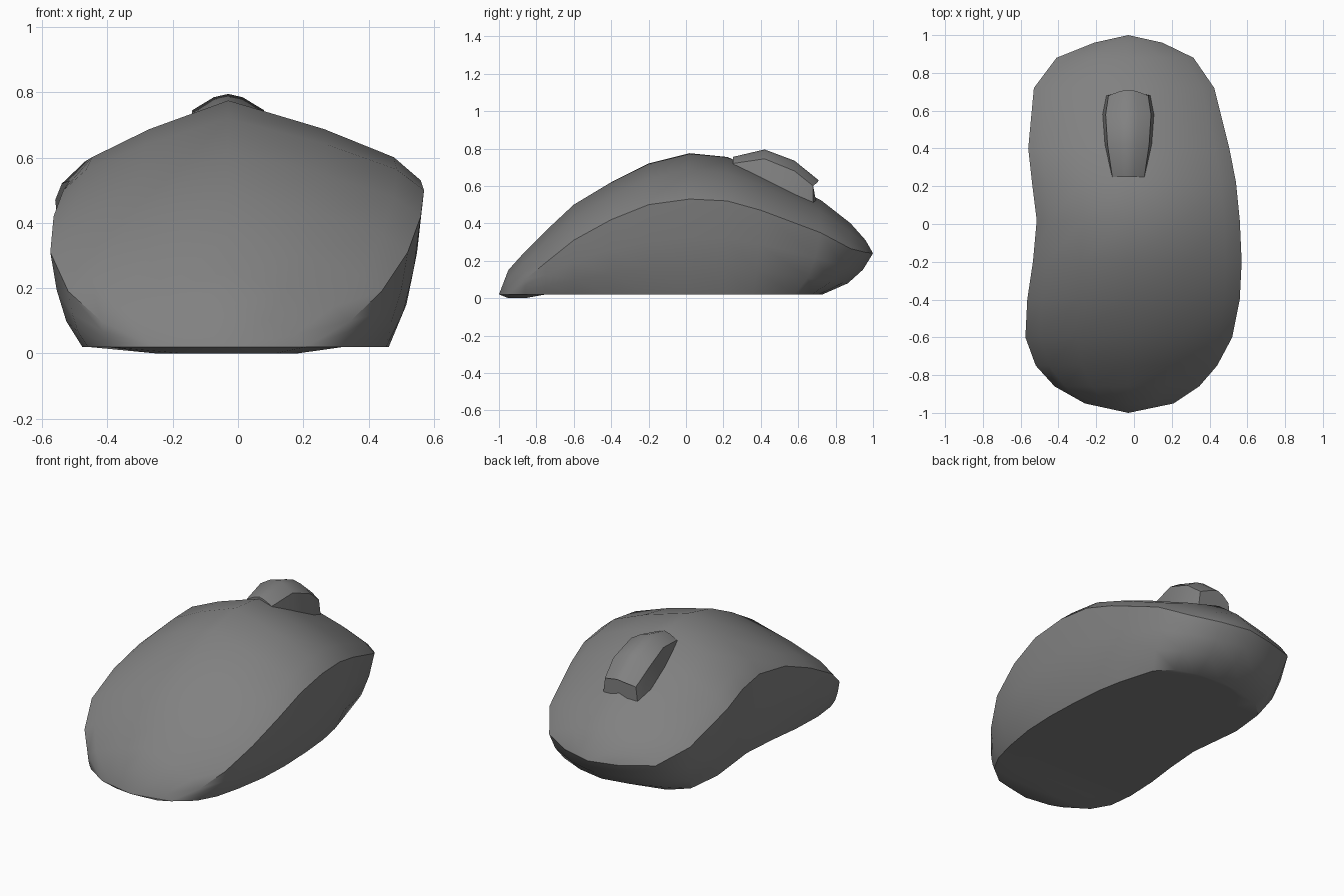
import bpy
import bmesh
import math

if "Cube" in bpy.data.objects:
    bpy.data.objects.remove(bpy.data.objects["Cube"], do_unlink=True)

CX = -0.03  # the ridge runs slightly off centre

grey = bpy.data.materials.new("mid_grey")
grey.use_nodes = True
colour = (0.22, 0.22, 0.22, 1)
grey.diffuse_color = colour
grey.node_tree.nodes["Principled BSDF"].inputs["Base Color"].default_value = colour


def loft(name, rings, sharp_angle, caps=False):
    """Skin closed rings into one smooth object, merging points that meet."""
    bm = bmesh.new()
    known = {}

    def vert(p):
        key = tuple(round(c, 4) for c in p)
        if key not in known:
            known[key] = bm.verts.new(key)
        return known[key]

    def face(points):
        verts = list(dict.fromkeys(vert(p) for p in points))
        if len(verts) > 2 and not bm.faces.get(verts):
            bm.faces.new(verts)

    for a, b in zip(rings, rings[1:]):
        for i in range(len(a)):
            j = (i + 1) % len(a)
            face((a[i], a[j], b[j], b[i]))
    if caps:
        face(rings[0])
        face(rings[-1])
    bmesh.ops.recalc_face_normals(bm, faces=bm.faces)
    mesh = bpy.data.meshes.new(name)
    bm.to_mesh(mesh)
    bm.free()
    mesh.materials.append(grey)
    obj = bpy.data.objects.new(name, mesh)
    bpy.context.collection.objects.link(obj)
    bpy.ops.object.select_all(action="DESELECT")
    obj.select_set(True)
    bpy.context.view_layer.objects.active = obj
    bpy.ops.object.shade_smooth_by_angle(angle=math.radians(sharp_angle))
    return obj


# Body stations: y, left rim x, right rim x, rim height, ridge height
STATIONS = [
    (-1.0, CX, CX, 0.02, 0.02),
    (-0.95, -0.26, 0.21, 0.02, 0.15),
    (-0.86, -0.42, 0.345, 0.10, 0.25),
    (-0.75, -0.52, 0.44, 0.19, 0.36),
    (-0.6, -0.575, 0.52, 0.31, 0.50),
    (-0.4, -0.565, 0.56, 0.42, 0.62),
    (-0.2, -0.535, 0.57, 0.50, 0.72),
    (0.02, -0.515, 0.56, 0.53, 0.775),
    (0.22, -0.54, 0.54, 0.52, 0.755),
    (0.4, -0.56, 0.505, 0.47, 0.68),
    (0.72, -0.53, 0.425, 0.35, 0.525),
    (0.88, -0.41, 0.315, 0.265, 0.40),
    (0.96, -0.21, 0.15, 0.245, 0.31),
    (1.0, CX, CX, 0.24, 0.24),
]
ROOF = [(0.5, 0.36), (0.86, 0.71), (1, 1)]     # across, share of the drop
WALL = [(0.6, 0.8), (0.27, 0.5), (0, 0)]       # height, share of the flare
BASE = 0.02


def half_section(y, rim_x, rim_z, ridge_z):
    """Points from beside the ridge, over the rim and under the base."""
    width = rim_x - CX
    tuck = 1 - 0.18 * min(1, (rim_z - BASE) / 0.25)
    base_y = y - 0.27 * max(0, y) ** 2
    points = [(CX + width * s, y, ridge_z + (rim_z - ridge_z) * d) for s, d in ROOF]
    for t, f in WALL:
        points.append((CX + width * (tuck + (1 - tuck) * f),
                       base_y + (y - base_y) * f,
                       BASE + (rim_z - BASE) * t))
    belly = 0 if -0.96 < y < -0.8 else BASE
    points.append((CX + width * tuck * 0.6, base_y, belly))
    return points


rings = []
for y, left, right, rim_z, ridge_z in STATIONS:
    rings.append([(CX, y, ridge_z)]
                 + half_section(y, right, rim_z, ridge_z)
                 + half_section(y, left, rim_z, ridge_z)[::-1])
loft("mouse_body", rings, 35)

# Scroll wheel stations: y, half width, edge height, crown height, crown y shift
WHEEL = [
    (0.25, 0.085, 0.72, 0.755, 0),
    (0.42, 0.11, 0.745, 0.795, 0),
    (0.58, 0.12, 0.68, 0.735, 0),
    (0.68, 0.105, 0.60, 0.63, 0.03),
]
rings = []
for y, w, edge, crown, shift in WHEEL:
    low = edge - 0.16
    rings.append([(CX + w + 0.02, y, low), (CX + w, y, edge),
                  (CX + w * 0.4, y + shift * 0.8, crown - 0.01),
                  (CX - w * 0.4, y + shift * 0.8, crown - 0.01),
                  (CX - w, y, edge), (CX - w - 0.02, y, low),
                  (CX, y + shift, low)])
    rings[-1].insert(3, (CX, y + shift, crown))
loft("scroll_wheel", rings, 40, caps=True)
